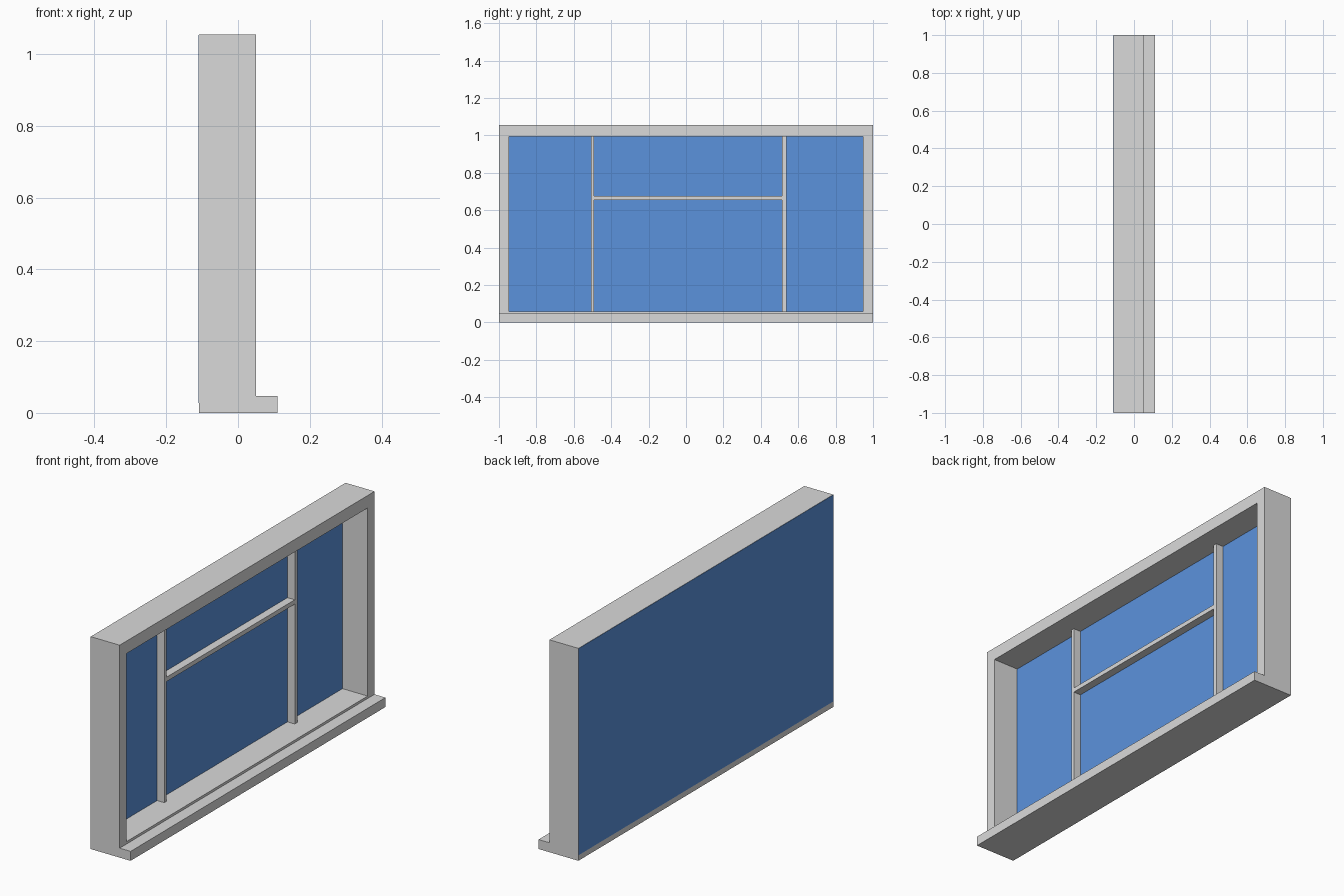
import bpy
import bmesh

if "Cube" in bpy.data.objects:
    bpy.data.objects.remove(bpy.data.objects["Cube"])


def material(name, color):
    m = bpy.data.materials.new(name)
    m.diffuse_color = (*color, 1.0)
    m.use_nodes = True
    m.node_tree.nodes["Principled BSDF"].inputs["Base Color"].default_value = m.diffuse_color
    return m


GREY = material("light_grey_frame", (0.70, 0.70, 0.70))
BLUE = material("blue_glass", (0.105, 0.29, 0.72))


def box(name, x, y, z, mat):
    """Axis-aligned box from (min, max) ranges."""
    bm = bmesh.new()
    bmesh.ops.create_cube(bm, size=1)
    for v in bm.verts:
        v.co = [r[0] if c < 0 else r[1] for c, r in zip(v.co, (x, y, z))]
    me = bpy.data.meshes.new(name)
    bm.to_mesh(me)
    bm.free()
    me.materials.append(mat)
    ob = bpy.data.objects.new(name, me)
    bpy.context.collection.objects.link(ob)
    return ob


TOP = 1.055
BACK, FRONT = -0.109, 0.05
HEAD, FOOT, JAMB = 0.993, 0.059, 0.946   # opening limits
GLASS, BAR = -0.088, -0.048              # glass face, bar face

# Outer frame
frame_x = (BACK, FRONT)
box("frame_top", frame_x, (-1, 1), (HEAD, TOP), GREY)
box("frame_bottom", frame_x, (-1, 1), (0, FOOT), GREY)
for side, y in (("left", (-1, -JAMB)), ("right", (JAMB, 1))):
    box("frame_jamb_" + side, frame_x, y, (FOOT, HEAD), GREY)

# Projecting sill
box("sill", (FRONT, 0.11), (-1, 1), (0, 0.047), GREY)

# Glass panel covering the back
box("glass", (-0.11, GLASS), (-0.999, 0.999), (0.028, TOP - 0.001), BLUE)

# Glazing bars
bar_x = (GLASS, BAR)
box("mullion_left", bar_x, (-0.509, -0.491), (FOOT, HEAD), GREY)
box("mullion_right", bar_x, (0.514, 0.536), (FOOT, HEAD), GREY)
box("crossbar", bar_x, (-0.491, 0.514), (0.654, 0.676), GREY)
